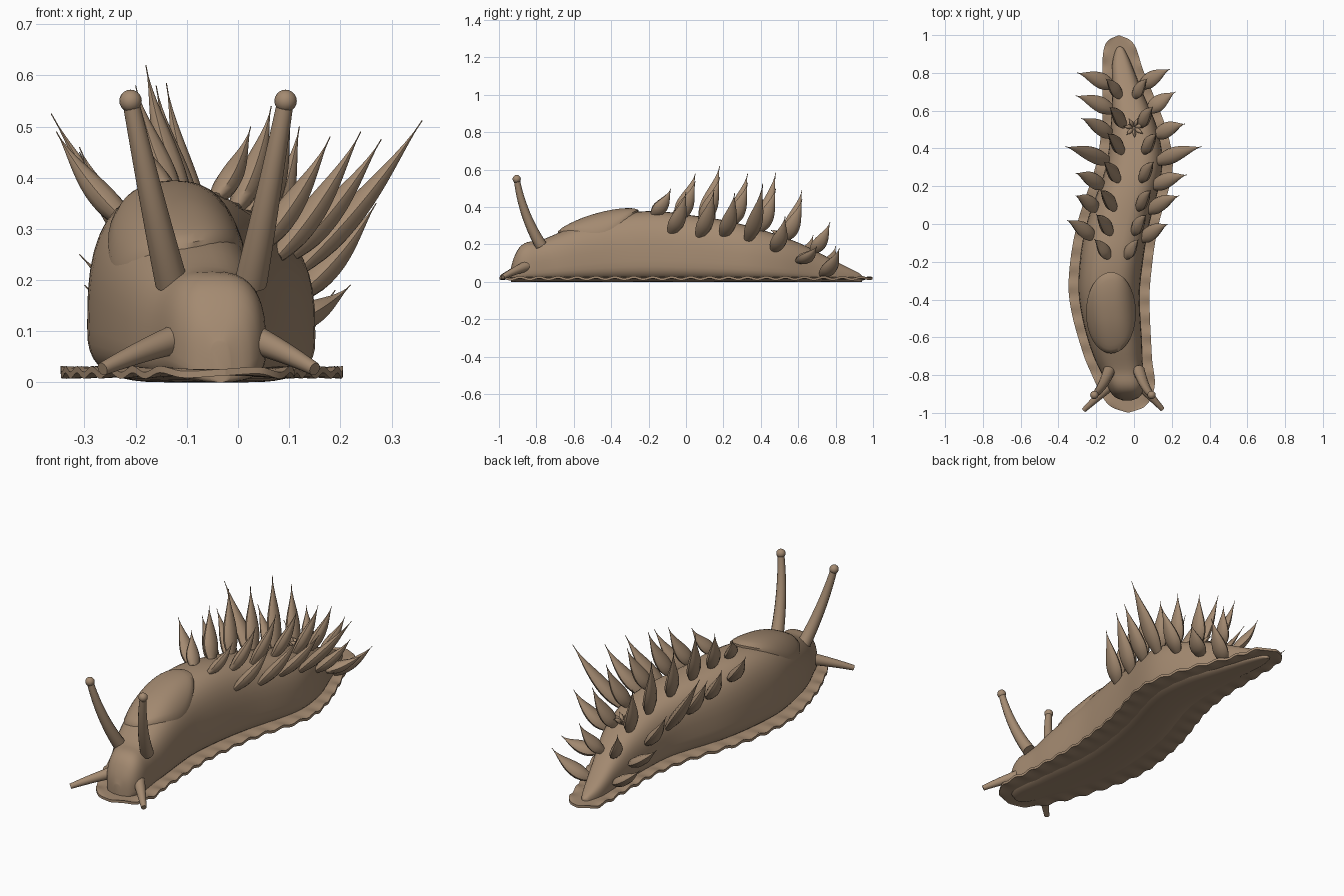
import bpy, bmesh, math
from mathutils import Vector

if "Cube" in bpy.data.objects:
    bpy.data.objects.remove(bpy.data.objects["Cube"])

skin = bpy.data.materials.new("brown_skin")
skin.diffuse_color = (0.37, 0.255, 0.165, 1)
skin.use_nodes = True
skin.node_tree.nodes["Principled BSDF"].inputs["Base Color"].default_value = skin.diffuse_color

# Key stations along the body: (y, value)
CENTRE = [(-1, -.03), (-.85, -.045), (-.7, -.085), (-.4, -.13), (-.2, -.12), (0, -.085),
          (.3, 0), (.5, 0), (.7, -.035), (.85, -.065), (1, -.08)]
BODY_W = [(-.935, .02), (-.92, .06), (-.88, .09), (-.8, .11), (-.6, .145), (-.3, .165), (0, .167),
          (.3, .15), (.5, .125), (.7, .08), (.85, .05), (.93, .02), (.94, .005)]
BODY_H = [(-.935, .08), (-.92, .13), (-.89, .185), (-.85, .212), (-.78, .222), (-.65, .275), (-.5, .325),
          (-.3, .37), (-.15, .378), (0, .36), (.2, .33), (.4, .28), (.6, .21), (.8, .11), (.92, .05), (.94, .035)]
FOOT_W = [(-1, 0), (-.97, .085), (-.9, .137), (-.8, .165), (-.4, .212), (0, .216), (.3, .205),
          (.6, .152), (.8, .11), (.93, .085), (.975, .055), (1, 0)]
DOME = .72   # roundness of the back, lower is boxier


def ev(keys, y):
    """Smooth interpolation through key stations."""
    y = min(max(y, keys[0][0]), keys[-1][0])
    n = len(keys)
    slope = lambda a, b: (keys[b][1] - keys[a][1]) / (keys[b][0] - keys[a][0])
    for i in range(n - 1):
        (y0, v0), (y1, v1) = keys[i], keys[i + 1]
        if y <= y1:
            d = y1 - y0
            t = (y - y0) / d
            m0 = slope(max(i - 1, 0), i + 1) * d
            m1 = slope(i, min(i + 2, n - 1)) * d
            return ((2*t**3 - 3*t*t + 1) * v0 + (t**3 - 2*t*t + t) * m0
                    + (3*t*t - 2*t**3) * v1 + (t**3 - t*t) * m1)


def body_top(x, y):
    """Height of the back above a point."""
    h, u = ev(BODY_H, y), min(abs(x - ev(CENTRE, y)) / ev(BODY_W, y), .98)
    return .3 * h + .7 * h * (1 - u ** (2 / DOME)) ** (DOME / 2)


def loft(name, rings, angle=50):
    """Skin closed rings of equal length and cap both ends."""
    bm = bmesh.new()
    vs = [[bm.verts.new(p) for p in r] for r in rings]
    n = len(rings[0])
    for a, b in zip(vs, vs[1:]):
        for i in range(n):
            bm.faces.new((a[i], a[(i + 1) % n], b[(i + 1) % n], b[i]))
    bm.faces.new(vs[0])
    bm.faces.new(vs[-1])
    bmesh.ops.recalc_face_normals(bm, faces=bm.faces)
    me = bpy.data.meshes.new(name)
    bm.to_mesh(me)
    bm.free()
    return finish(bpy.data.objects.new(name, me), angle)


def finish(ob, angle=50):
    if ob.name not in bpy.context.collection.objects:
        bpy.context.collection.objects.link(ob)
    ob.data.materials.append(skin)
    bpy.ops.object.select_all(action='DESELECT')
    ob.select_set(True)
    bpy.context.view_layer.objects.active = ob
    bpy.ops.object.shade_smooth_by_angle(angle=math.radians(angle))
    return ob


def tube(name, a, mid, b, radius, flat=1, steps=12, sides=12):
    """Tapered tube along a bent path; flat squashes the section."""
    a, mid, b = Vector(a), Vector(mid), Vector(b)
    rings = []
    for k in range(steps + 1):
        t = k / steps
        p = a * (1 - t)**2 + mid * 2 * t * (1 - t) + b * t * t
        tan = ((mid - a) * (1 - t) + (b - mid) * t).normalized()
        wide = (Vector((0, 1, 0)) - tan * tan.y).normalized()
        thin = tan.cross(wide)
        r = radius(t)
        rings.append([p + wide * r * math.cos(q) + thin * r * flat * math.sin(q)
                      for q in (2 * math.pi * i / sides for i in range(sides))])
    return loft(name, rings)


# Body: domed sections with a flattened belly
rings = []
for k in range(73):
    y = .0025 - .9375 * math.cos(math.pi * k / 72)
    c, w, h = ev(CENTRE, y), ev(BODY_W, y), ev(BODY_H, y)
    ring = []
    for i in range(40):
        q = 2 * math.pi * i / 40
        cs, sn = math.cos(q), math.sin(q)
        e = DOME if sn >= 0 else .68
        z = .3 * h + (.7 if sn >= 0 else .3) * h * math.copysign(abs(sn)**e, sn)
        ring.append((c + w * math.copysign(abs(cs)**e, cs), y, z))
    rings.append(ring)
loft("body", rings, 60)

# Foot: thin skirt with a ruffled rim
rings = []
N = 160
for k in range(N + 1):
    y = -.998 * math.cos(math.pi * k / N)
    c, w = ev(CENTRE, y), max(ev(FOOT_W, y), .004)
    wave = .006 * math.sin(y * 62) * min(1, w / .08)
    top = []
    for j in range(13):
        s = -1 + j / 6
        sway = wave * abs(s)**4 * (1 if s > 0 else -1)
        top.append((c + s * w, y, .02 + sway))
    ring = [(x, yy, z + .006) for x, yy, z in top]
    ring += [(x, yy, z - .007) for x, yy, z in reversed(top)]
    rings.append(ring)
loft("foot_skirt", rings)

# Mantle shield: raised oval plate draped over the back
rings = []
for k in range(11):
    r = max(1 - k / 10, .02)
    ring = []
    for i in range(40):
        q = 2 * math.pi * i / 40
        x, y = -.122 + .132 * r * math.cos(q), -.47 + .215 * r * math.sin(q)
        ring.append((x, y, body_top(x, y) + .01 + .026 * (1 - r * r)**.6))
    if k == 0:
        rings.append([(x, y, z - .025) for x, y, z in ring])
    rings.append(ring)
loft("mantle_shield", rings)

# Eye stalks with ball tips, and mouth feelers
for side, base, tip in (("left", -.13, -.21), ("right", .025, .093)):
    end = (tip, -.905, .55)
    tube(side + "_eye_stalk", (base, -.775, .195), ((base + tip) / 2, -.875, .36), end,
         lambda t: .032 - .016 * t)
    bpy.ops.mesh.primitive_uv_sphere_add(segments=16, ring_count=10, radius=.022, location=end)
    bpy.context.object.name = side + "_eye"
    finish(bpy.context.object)
for side, a, b in (("left", (-.12, -.85, .085), (-.265, -.985, .026)),
                   ("right", (.03, -.85, .085), (.15, -.98, .026))):
    mid = (Vector(a) + Vector(b)) / 2 + Vector((0, 0, .005))
    tube(side + "_feeler", a, mid, b, lambda t: .029 - .016 * t)


def spine(name, bx, by, tip, width, drop=0):
    """Plump leaf-shaped spine with a wispy upturned tip, growing from the back."""
    base = Vector((bx, by, body_top(bx, by) - .01 - drop))
    tip = Vector(tip)
    out = 1 if tip.x > bx else -1
    mid = base.lerp(tip, .5) + Vector((out * .012, .016, -.02))
    peak = .28
    prof = lambda t: width * max((.5 + .5 * math.sin(math.pi / 2 * t / peak)) if t < peak
                                 else (.5 + .5 * math.cos(math.pi * (t - peak) / (1 - peak)))**.8, .04)
    tube(name, base, mid, tip, prof, .62, 14, 10)


# Upper spine rows: (centre y, left x, right x, left tip z, right tip z)
for i, (y, lx, rx, lz, rz) in enumerate((
        (-.13, -.16, -.02, .50, .50), (0, -.15, .02, .58, .54), (.13, -.13, .045, .62, .56),
        (.28, -.11, .06, .58, .53), (.43, -.09, .075, .585, .50), (.57, -.08, .055, .49, .44),
        (.72, -.10, .025, .32, .32))):
    w = .038 if i in (0, 6) else .043
    spine(f"left_upper_spine_{i}", lx + .03, y - .045, (lx - .05, y + .05, lz), w)
    spine(f"right_upper_spine_{i}", rx - .025, y - .045, (rx + .045, y + .05, rz), w)

# Lower spine rows: (base x, base y, tip x, tip y, tip z)
LOWER = {"right": ((.04, -.08, .18, 0, .48), (.075, .07, .24, .15, .49), (.1, .2, .28, .26, .475),
                   (.12, .33, .36, .41, .512), (.115, .47, .27, .53, .35), (.077, .60, .22, .70, .19),
                   (.035, .73, .19, .82, .18)),
         "left": ((-.21, -.07, -.355, .02, .49), (-.19, .08, -.31, .15, .46), (-.16, .2, -.31, .27, .45),
                  (-.13, .33, -.365, .41, .525), (-.115, .47, -.28, .56, .37), (-.11, .6, -.31, .68, .25),
                  (-.11, .73, -.3, .80, .19))}
for side, row in LOWER.items():
    for i, (bx, by, tx, ty, tz) in enumerate(row):
        spine(f"{side}_lower_spine_{i}", bx, by, (tx, ty, tz), .043, .02 if i < 5 else .035)

# Gill rosette: small ring of leaflets on the rear of the back
gz = body_top(0, .51)
for i in range(7):
    q = 2 * math.pi * i / 7 + .3
    d = Vector((math.cos(q), math.sin(q), 0))
    o = Vector((0, .51, gz - .005))
    tube(f"gill_leaflet_{i}", o + d * .008, o + d * .03 + Vector((0, 0, .03)),
         o + d * .055 + Vector((0, 0, .035)),
         lambda t: .002 + .010 * math.sin(math.pi * min(t + .1, 1)), .8, 8, 8)
